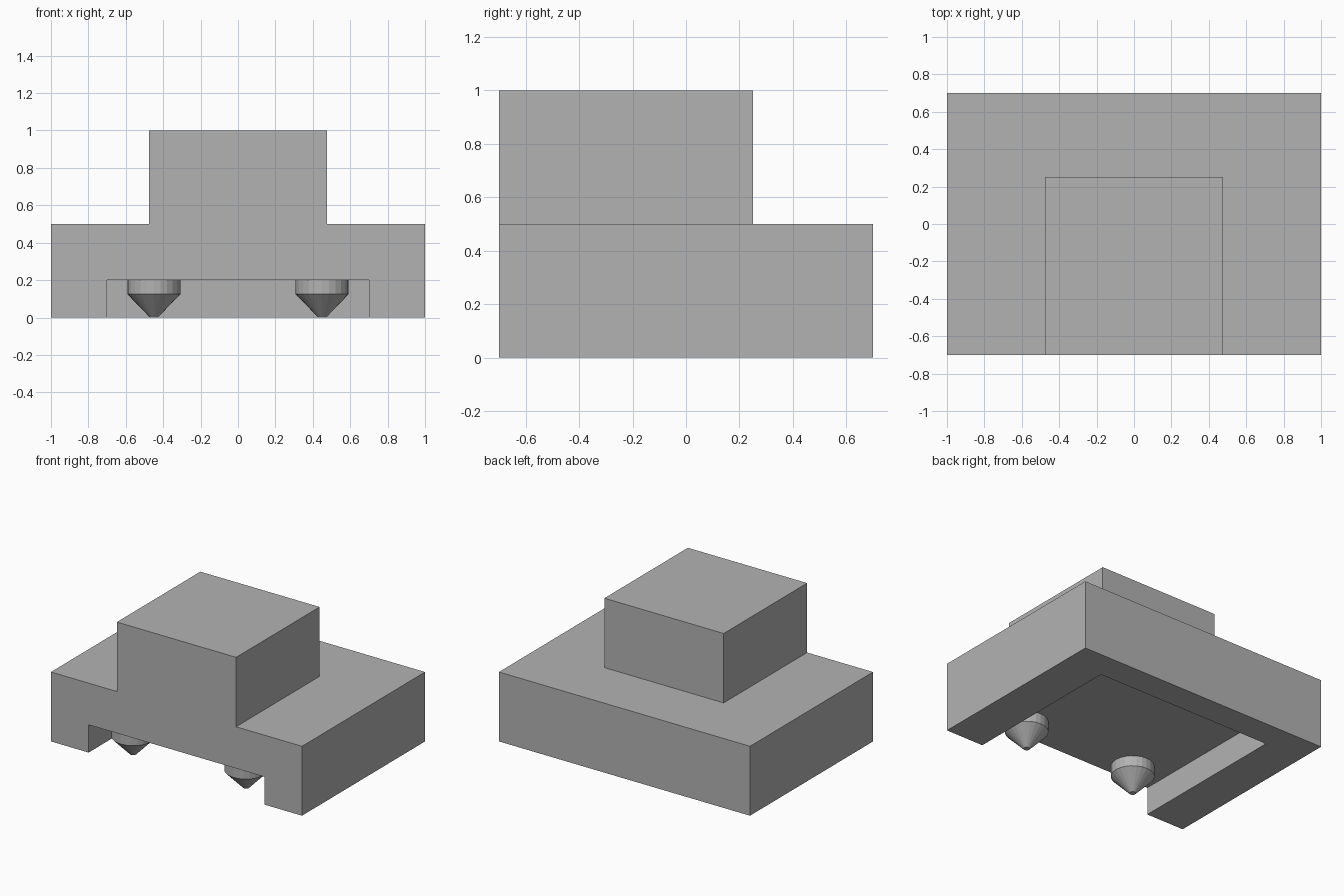
import bpy, bmesh
from mathutils import Matrix

cube = bpy.data.objects.get("Cube")
if cube:
    bpy.data.objects.remove(cube, do_unlink=True)

HALF_DEPTH = 0.7

grey = bpy.data.materials.new("light grey")
grey.use_nodes = True
COLOUR = (0.45, 0.45, 0.45, 1)
grey.diffuse_color = COLOUR
grey.node_tree.nodes["Principled BSDF"].inputs["Base Color"].default_value = COLOUR


def add_object(name, bm, material=None):
    bmesh.ops.recalc_face_normals(bm, faces=bm.faces)
    mesh = bpy.data.meshes.new(name)
    bm.to_mesh(mesh)
    bm.free()
    obj = bpy.data.objects.new(name, mesh)
    bpy.context.collection.objects.link(obj)
    if material:
        mesh.materials.append(material)
    return obj


def cut_box(target, name, low, high):
    """Subtract the box between two corners from the target."""
    bm = bmesh.new()
    size = [b - a for a, b in zip(low, high)]
    middle = [(a + b) / 2 for a, b in zip(low, high)]
    bmesh.ops.create_cube(
        bm, size=1, matrix=Matrix.Translation(middle) @ Matrix.Diagonal((*size, 1)))
    cutter = add_object(name, bm)
    cutter.hide_render = True
    cutter.hide_set(True)
    mod = target.modifiers.new(name, "BOOLEAN")
    mod.operation = "DIFFERENCE"
    mod.solver = "EXACT"
    mod.object = cutter
    bpy.context.view_layer.objects.active = target
    bpy.ops.object.modifier_apply(modifier=mod.name)
    bpy.data.objects.remove(cutter, do_unlink=True)


# Body: stepped front profile drawn through the whole depth
half = [(1, 0), (1, 0.5), (0.475, 0.5), (0.475, 1)]
profile = half + [(-x, z) for x, z in reversed(half)]
bm = bmesh.new()
face = bm.faces.new([bm.verts.new((x, -HALF_DEPTH, z)) for x, z in profile])
extruded = bmesh.ops.extrude_face_region(bm, geom=[face], use_keep_orig=True)
bmesh.ops.translate(bm, vec=(0, 2 * HALF_DEPTH, 0),
                    verts=[g for g in extruded["geom"] if isinstance(g, bmesh.types.BMVert)])
body = add_object("stepped_body", bm, grey)

# Step behind the upper block, and the recess underneath, open to the front
cut_box(body, "rear_step_cutter", (-0.6, 0.25, 0.5), (0.6, 0.9, 1.2))
cut_box(body, "recess_cutter", (-0.7, -0.9, -0.2), (0.7, 0.5, 0.2))

# Pointed pegs hanging from the recess ceiling
for name, x in (("right_peg", -0.45), ("left_peg", 0.45)):
    bm = bmesh.new()
    for low, high, r_low, r_high in ((0.125, 0.2, 0.142, 0.142), (0, 0.125, 0.021, 0.142)):
        bmesh.ops.create_cone(
            bm, cap_ends=True, segments=24, radius1=r_low, radius2=r_high,
            depth=high - low, matrix=Matrix.Translation((x, -0.55, (low + high) / 2)))
    # Join the collar and the point into one closed shell
    bmesh.ops.remove_doubles(bm, verts=bm.verts, dist=0.0005)
    inner = [f for f in bm.faces if all(abs(v.co.z - 0.125) < 0.001 for v in f.verts)]
    bmesh.ops.delete(bm, geom=inner, context="FACES_ONLY")
    add_object(name, bm, grey)
